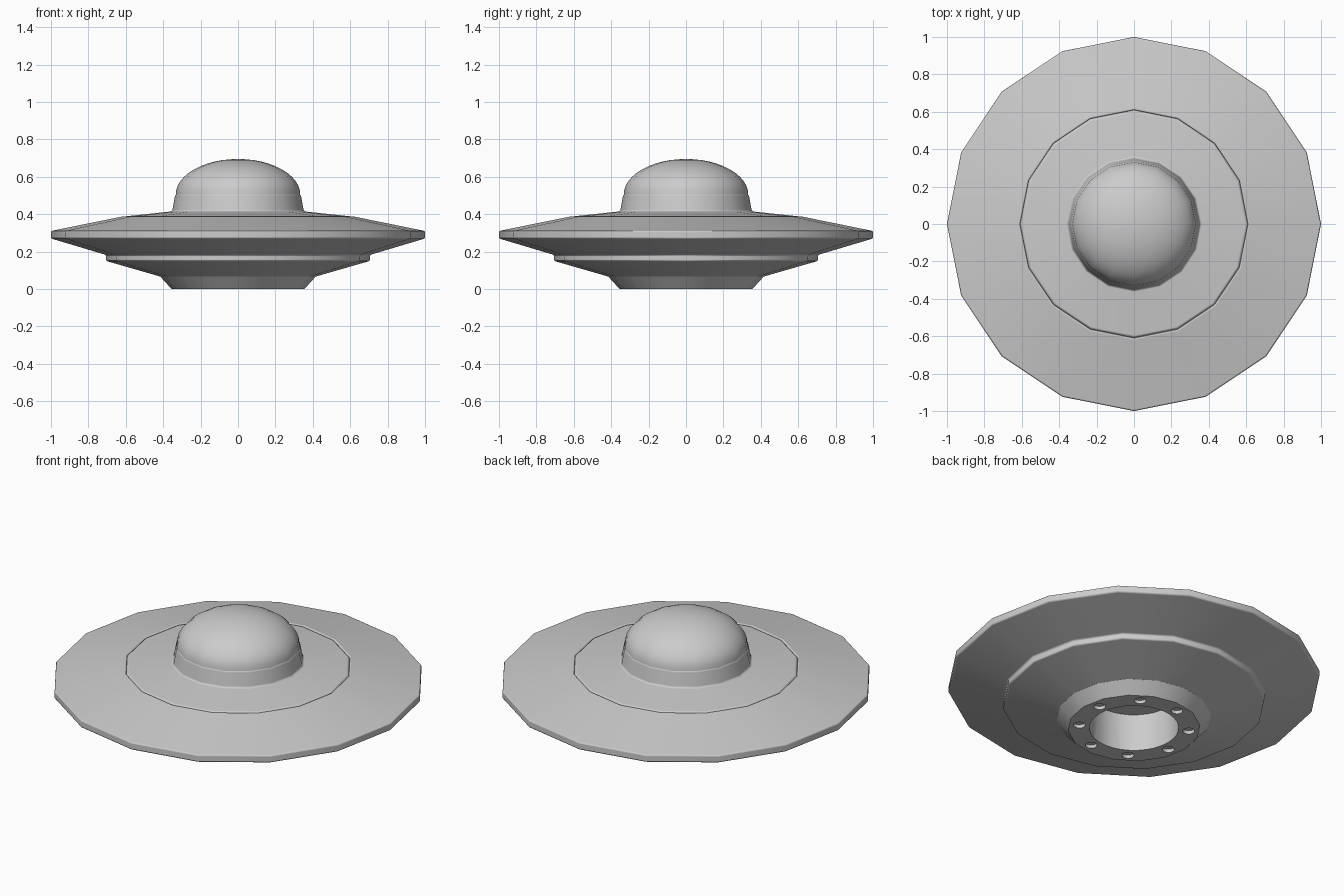
import bpy, bmesh
from math import cos, sin, pi, radians

cube = bpy.data.objects.get("Cube")
if cube:
    bpy.data.objects.remove(cube)

SIDES = 16

grey = bpy.data.materials.new("plain_grey")
grey.use_nodes = True
grey.diffuse_color = (0.6, 0.6, 0.6, 1)
grey.node_tree.nodes["Principled BSDF"].inputs["Base Color"].default_value = (0.6, 0.6, 0.6, 1)


def lathe(name, profile, sides=SIDES, bevel=0.0):
    """Spin a (radius, height) profile, listed from the bottom up, round the z axis."""
    bm = bmesh.new()
    rings = []
    for r, z in profile:
        count = sides if r > 0 else 1
        rings.append([bm.verts.new((r * cos(2 * pi * i / sides), r * sin(2 * pi * i / sides), z))
                      for i in range(count)])
    for low, high in zip(rings, rings[1:]):
        for i in range(sides):
            j = (i + 1) % sides
            corners = [low[i % len(low)], low[j % len(low)], high[j % len(high)], high[i % len(high)]]
            bm.faces.new(list(dict.fromkeys(corners)))
    mesh = bpy.data.meshes.new(name)
    bm.to_mesh(mesh)
    bm.free()
    mesh.materials.append(grey)
    obj = bpy.data.objects.new(name, mesh)
    bpy.context.collection.objects.link(obj)
    bpy.context.view_layer.objects.active = obj
    if bevel:
        # Soft rounded ridges with flat shading kept on the broad panels
        mod = obj.modifiers.new("soft_edges", 'BEVEL')
        mod.width = bevel
        mod.segments = 3
        mod.limit_method = 'ANGLE'
        mod.angle_limit = radians(32)
        mod.harden_normals = True
    return obj


def smooth(obj, angle):
    bpy.ops.object.select_all(action='DESELECT')
    obj.select_set(True)
    bpy.context.view_layer.objects.active = obj
    bpy.ops.object.shade_smooth_by_angle(angle=radians(angle))


def cut(obj, radius, depth, x=0, y=0, sides=32):
    """Sink a round recess into the underside of a solid."""
    bpy.ops.mesh.primitive_cylinder_add(vertices=sides, radius=radius, depth=2 * depth, location=(x, y, 0))
    cutter = bpy.context.object
    cutter.hide_render = True
    cutter.data.materials.append(grey)
    bpy.context.view_layer.objects.active = obj
    mod = obj.modifiers.new("recess", 'BOOLEAN')
    mod.operation = 'DIFFERENCE'
    mod.solver = 'EXACT'
    mod.object = cutter
    bpy.ops.object.modifier_apply(modifier=mod.name)
    bpy.data.objects.remove(cutter)


# Saucer hull: stepped underside, thin rim and outer deck
hull = lathe("saucer_hull", [(0.40, 0.062), (0.705, 0.15), (0.705, 0.182), (1.0, 0.27),
                             (1.0, 0.31), (0.612, 0.389), (0.609, 0.38)], bevel=0.008)
smooth(hull, 60)

# Inner deck sweeping up into the dome collar
deck = lathe("inner_deck_and_collar", [(0.611, 0.375), (0.606, 0.388), (0.352, 0.415), (0.336, 0.505),
                                       (0.326, 0.509), (0.30, 0.505)], bevel=0.012)
smooth(deck, 60)

# Dome
steps = 12
arc = [(0.333 * cos(pi / 2 * i / steps), 0.505 + 0.19 * sin(pi / 2 * i / steps)) for i in range(steps)]
dome = lathe("dome", arc + [(0, 0.695)])
smooth(dome, 40)

# Landing ring with a deep central well and a circle of small lamp sockets
ring = lathe("landing_ring", [(0, 0), (0.355, 0), (0.415, 0.066), (0.40, 0.27), (0, 0.27)])
cut(ring, 0.24, 0.22)
for k in range(8):
    a = radians(11.25 + 45 * k)
    cut(ring, 0.032, 0.02, 0.295 * cos(a), 0.295 * sin(a), 16)
smooth(ring, 40)
